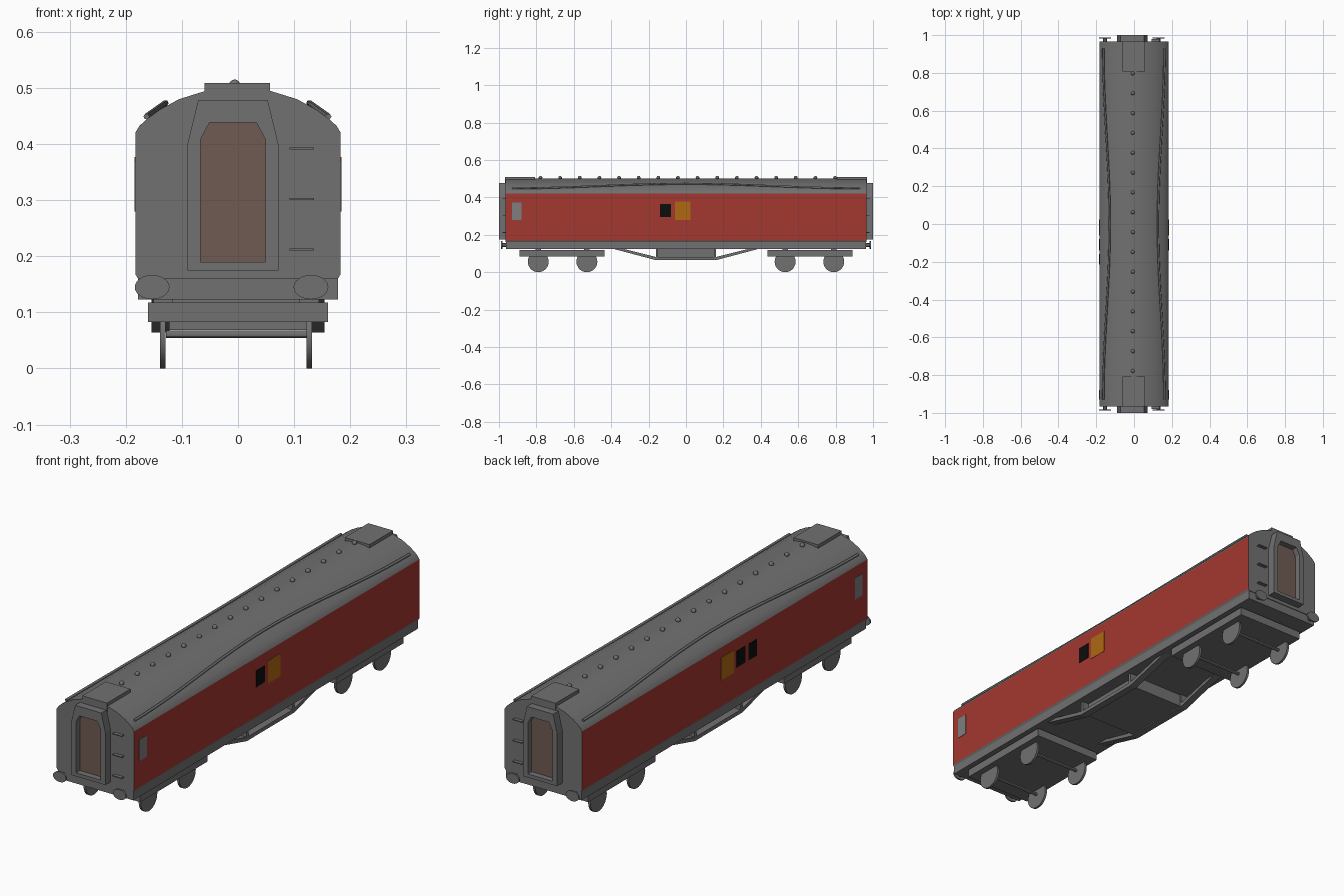
import bpy, bmesh, math
from mathutils import Vector, Matrix

if "Cube" in bpy.data.objects:
    bpy.data.objects.remove(bpy.data.objects["Cube"])


def mat(name, col):
    m = bpy.data.materials.new(name)
    m.diffuse_color = (*col, 1)
    m.use_nodes = True
    m.node_tree.nodes["Principled BSDF"].inputs["Base Color"].default_value = m.diffuse_color
    return m


GREY = mat("dark_grey", (0.165, 0.165, 0.165))
RED = mat("carriage_red", (0.37, 0.038, 0.029))
ORANGE = mat("orange_panel", (0.43, 0.14, 0.006))
BLACK = mat("black_panel", (0.004, 0.004, 0.004))
BROWN = mat("brown_door", (0.16, 0.105, 0.085))
PALE = mat("window_grey", (0.21, 0.21, 0.21))


def finish(bm, name, mats, smooth=False):
    bmesh.ops.recalc_face_normals(bm, faces=bm.faces)
    me = bpy.data.meshes.new(name)
    bm.to_mesh(me)
    bm.free()
    for m in mats:
        me.materials.append(m)
    ob = bpy.data.objects.new(name, me)
    bpy.context.collection.objects.link(ob)
    if smooth:
        bpy.ops.object.select_all(action='DESELECT')
        ob.select_set(True)
        bpy.context.view_layer.objects.active = ob
        bpy.ops.object.shade_smooth_by_angle(angle=math.radians(30))
    return ob


def box(name, x, y, z, m=GREY):
    bm = bmesh.new()
    c = Vector(((x[0] + x[1]) / 2, (y[0] + y[1]) / 2, (z[0] + z[1]) / 2))
    s = (x[1] - x[0], y[1] - y[0], z[1] - z[0], 1)
    bmesh.ops.create_cube(bm, size=1, matrix=Matrix.Translation(c) @ Matrix.Diagonal(s))
    return finish(bm, name, [m])


def cyl(name, loc, r, depth, axis, segs=24, squash=1.0):
    """Cylinder along 'X' or 'Y', optionally squashed in height."""
    bm = bmesh.new()
    rot = Matrix.Rotation(math.pi / 2, 4, 'Y' if axis == 'X' else 'X')
    bmesh.ops.create_cone(bm, cap_ends=True, segments=segs, radius1=r, radius2=r, depth=depth,
                          matrix=Matrix.Translation(loc) @ Matrix.Diagonal((1, 1, squash, 1)) @ rot)
    return finish(bm, name, [GREY], True)


def prism(name, pts, a, b, axis, m=GREY):
    """Extrude an outline from a to b: (x, z) along Y or (y, z) along X."""
    bm = bmesh.new()
    put = (lambda p, t: (p[0], t, p[1])) if axis == 'Y' else (lambda p, t: (t, p[0], p[1]))
    f = bm.faces.new([bm.verts.new(put(p, a)) for p in pts])
    e = bmesh.ops.extrude_face_region(bm, geom=[f])
    d = Vector((0, b - a, 0)) if axis == 'Y' else Vector((b - a, 0, 0))
    bmesh.ops.translate(bm, verts=[v for v in e['geom'] if isinstance(v, bmesh.types.BMVert)], vec=d)
    return finish(bm, name, [m])


# Body with arched roof: sides red, ends and roof grey
half = [(0.178, 0.16), (0.183, 0.168), (0.183, 0.42), (0.176, 0.432), (0.163, 0.444),
        (0.14, 0.461), (0.105, 0.48), (0.06, 0.494), (0.03, 0.5)]
outline = half + [(0, 0.502)] + [(-x, z) for x, z in reversed(half)]
body = prism("body", outline, -0.965, 0.965, 'Y')
body.data.materials.append(RED)
for p in body.data.polygons:
    if abs(p.normal.x) > 0.95 and p.center.z < 0.42:
        p.material_index = 1
bpy.ops.object.select_all(action='DESELECT')
body.select_set(True)
bpy.context.view_layer.objects.active = body
bpy.ops.object.shade_smooth_by_angle(angle=math.radians(30))

# Underframe
box("underframe", (-0.178, 0.178), (-0.962, 0.962), (0.123, 0.161))

# Side windows and panels as thin plates
for s, side in ((1, "right"), (-1, "left")):
    x = tuple(sorted((s * 0.1825, s * 0.1845)))
    box(side + "_end_window", x, (-0.93, -0.88), (0.28, 0.372), PALE)
    box(side + "_black_panel", x, (-0.14, -0.08), (0.295, 0.365), BLACK)
    box(side + "_orange_panel", x, (-0.06, 0.025), (0.28, 0.377), ORANGE)
    if s < 0:
        box("left_second_black_panel", x, (-0.215, -0.16), (0.295, 0.365), BLACK)

# Curved rain strips on the roof
for s, side in ((1, "right"), (-1, "left")):
    cu = bpy.data.curves.new(side + "_rain_strip", 'CURVE')
    cu.dimensions = '3D'
    cu.bevel_depth = 0.0055
    cu.bevel_resolution = 1
    cu.use_fill_caps = True
    sp = cu.splines.new('POLY')
    n = 24
    sp.points.add(n)
    for i in range(n + 1):
        y = -0.93 + 1.86 * i / n
        t = math.cos(math.pi * y / 1.86) ** 2
        sp.points[i].co = (s * (0.162 - 0.034 * t) - 0.001, y, 0.449 + 0.024 * t, 1)
    cu.materials.append(GREY)
    bpy.context.collection.objects.link(bpy.data.objects.new(side + "_rain_strip", cu))

# Row of roof vents
for i in range(16):
    bm = bmesh.new()
    bmesh.ops.create_uvsphere(bm, u_segments=12, v_segments=8, radius=0.01,
                              matrix=Matrix.Translation((-0.006, -0.778 + 0.105 * i, 0.505)))
    finish(bm, "roof_vent", [GREY], True)

# Gangway outlines (outer frame and door opening)
CX = -0.009
outer = [(-0.081, 0.175), (0.081, 0.175), (0.081, 0.40), (0.062, 0.478), (-0.062, 0.478), (-0.081, 0.40)]
inner = [(-0.058, 0.19), (0.058, 0.19), (0.058, 0.408), (0.042, 0.438), (-0.042, 0.438), (-0.058, 0.408)]

for s, end in ((-1, "front"), (1, "back")):
    def span(a, b):
        return tuple(sorted((s * a, s * b)))

    # Gangway ring
    bm = bmesh.new()
    loops = [[bm.verts.new((CX + x, s * y, z)) for x, z in pts]
             for pts, y in ((outer, 0.962), (outer, 1.0), (inner, 1.0), (inner, 0.962))]
    for k in range(4):
        A, B = loops[k], loops[(k + 1) % 4]
        for i in range(6):
            j = (i + 1) % 6
            bm.faces.new((A[i], A[j], B[j], B[i]))
    finish(bm, end + "_gangway", [GREY])
    # Recessed door
    prism(end + "_door", [(CX + x, z) for x, z in inner], s * 0.966, s * 0.974, 'Y', BROWN)
    # Raised roof box
    box(end + "_roof_box", (-0.06, 0.057), span(0.808, 0.967), (0.47, 0.509))
    # Buffers
    for x in (-0.153, 0.13):
        cyl(end + "_buffer_shank", (x, s * 0.97, 0.145), 0.01, 0.03, 'Y', 12)
        cyl(end + "_buffer_head", (x, s * 0.985, 0.145), 0.031, 0.007, 'Y', 24, 0.7)
    # Climbing steps
    for z in (0.21, 0.30, 0.39):
        box(end + "_step", (0.092, 0.135), span(0.96, 0.98), (z, z + 0.004))

    # Bogie frame, mounts, wheels and axles
    box(end + "_bogie", (-0.16, 0.16), span(0.435, 0.89), (0.083, 0.118))
    for y in (0.53, 0.79):
        cyl(end + "_axle", (-0.003, s * y, 0.061), 0.0065, 0.25, 'X', 12)
        for x in (-0.134, 0.127):
            cyl(end + "_wheel", (x, s * y, 0.056), 0.056, 0.01, 'X', 28)
            box(end + "_mount", (x - 0.017, x + 0.017), span(y - 0.015, y + 0.015), (0.116, 0.125))

# Truss rods under the middle
low = [(-0.39, 0.125), (-0.16, 0.064), (0.16, 0.064), (0.39, 0.125)]
high = [(0.335, 0.125), (0.155, 0.08), (-0.155, 0.08), (-0.335, 0.125)]
for s, side in ((1, "right"), (-1, "left")):
    prism(side + "_truss", low + high, s * 0.122, s * 0.154, 'X')
    for y in (-0.155, 0.155):
        x = tuple(sorted((s * 0.122, s * 0.154)))
        box(side + "_truss_post", x, (y - 0.006, y + 0.006), (0.07, 0.125))

# Equipment tray between the trusses
box("equipment_tray", (-0.123, 0.123), (-0.155, 0.155), (0.069, 0.125))
